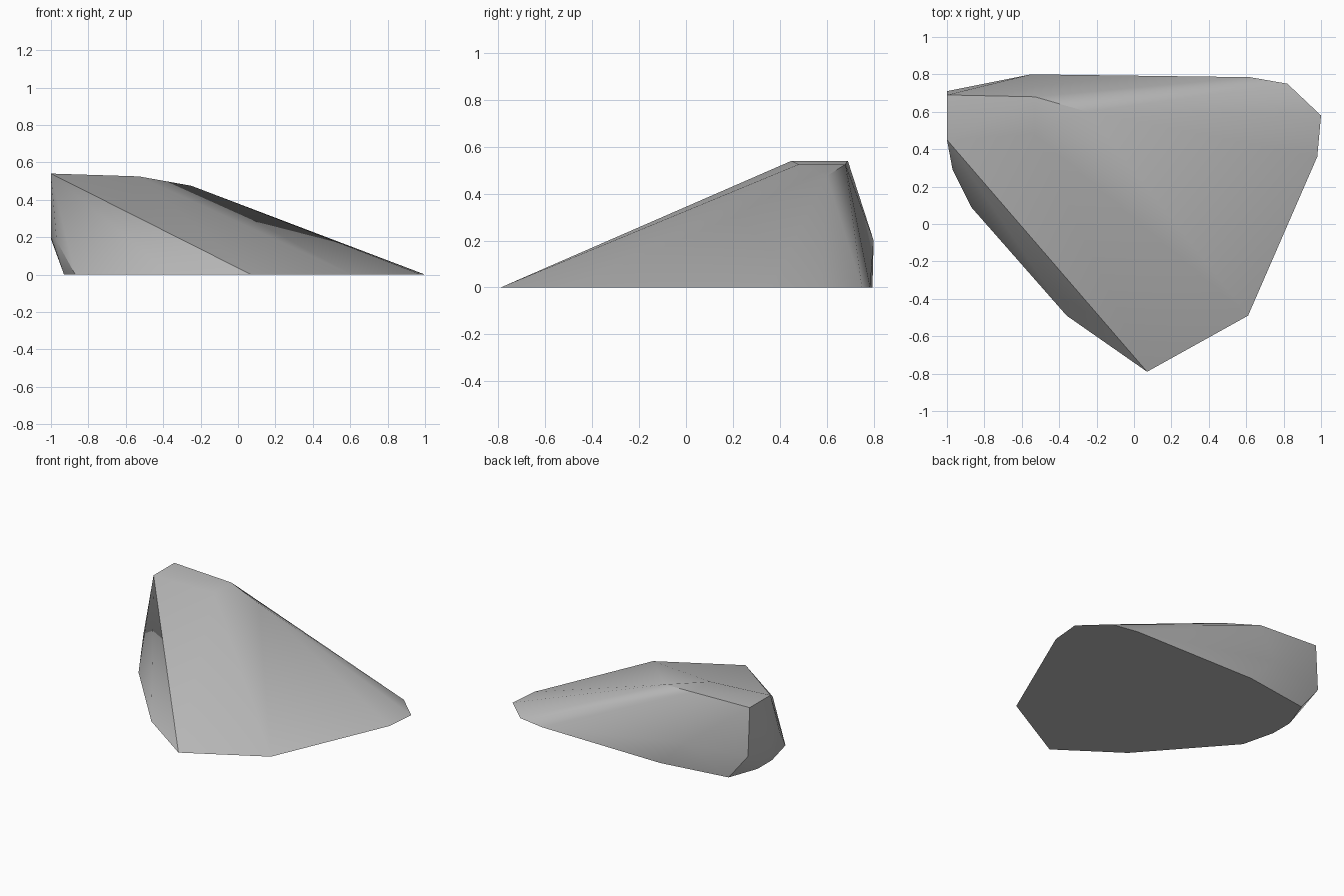
import bpy
import bmesh
import math

old = bpy.data.objects.get("Cube")
if old:
    bpy.data.objects.remove(old, do_unlink=True)

# Stone colour
stone = bpy.data.materials.new("stone grey")
stone.use_nodes = True
grey = (0.5, 0.5, 0.5, 1)
stone.diffuse_color = grey
stone.node_tree.nodes["Principled BSDF"].inputs["Base Color"].default_value = grey

# Ground outline, counter-clockwise from the front tip
base = [(0.07, -0.79), (0.61, -0.49), (0.98, 0.36), (1, 0.58), (0.82, 0.75),
        (0.62, 0.785), (-0.35, 0.795), (-0.85, 0.72), (-0.93, 0.5),
        (-0.93, 0.33), (-0.87, 0.09), (-0.36, -0.49)]
# Bulge of the side walls
bulge = [(-0.55, 0.8, 0.2), (-1, 0.71, 0.19), (-1, 0.45, 0.2), (-0.97, 0.29, 0.18)]
# Summit ridge
ridge = [(-1, 0.69, 0.54), (-1, 0.45, 0.54), (-0.53, 0.68, 0.525),
         (-0.53, 0.48, 0.525), (-0.25, 0.6, 0.475)]

# Faceted boulder wrapped around the corners
bm = bmesh.new()
for p in [(x, y, 0) for x, y in base] + bulge + ridge:
    bm.verts.new(p)
hull = bmesh.ops.convex_hull(bm, input=bm.verts[:])
loose = [v for v in bm.verts if not v.link_faces]
bmesh.ops.delete(bm, geom=loose, context='VERTS')
bmesh.ops.dissolve_limit(bm, angle_limit=math.radians(1), verts=bm.verts[:], edges=bm.edges[:])
bmesh.ops.recalc_face_normals(bm, faces=bm.faces[:])
mesh = bpy.data.meshes.new("boulder")
bm.to_mesh(mesh)
bm.free()
mesh.materials.append(stone)
boulder = bpy.data.objects.new("boulder", mesh)
bpy.context.collection.objects.link(boulder)

# Soft shading with crisp ridges
bpy.ops.object.select_all(action='DESELECT')
boulder.select_set(True)
bpy.context.view_layer.objects.active = boulder
bpy.ops.object.shade_smooth_by_angle(angle=math.radians(30))
